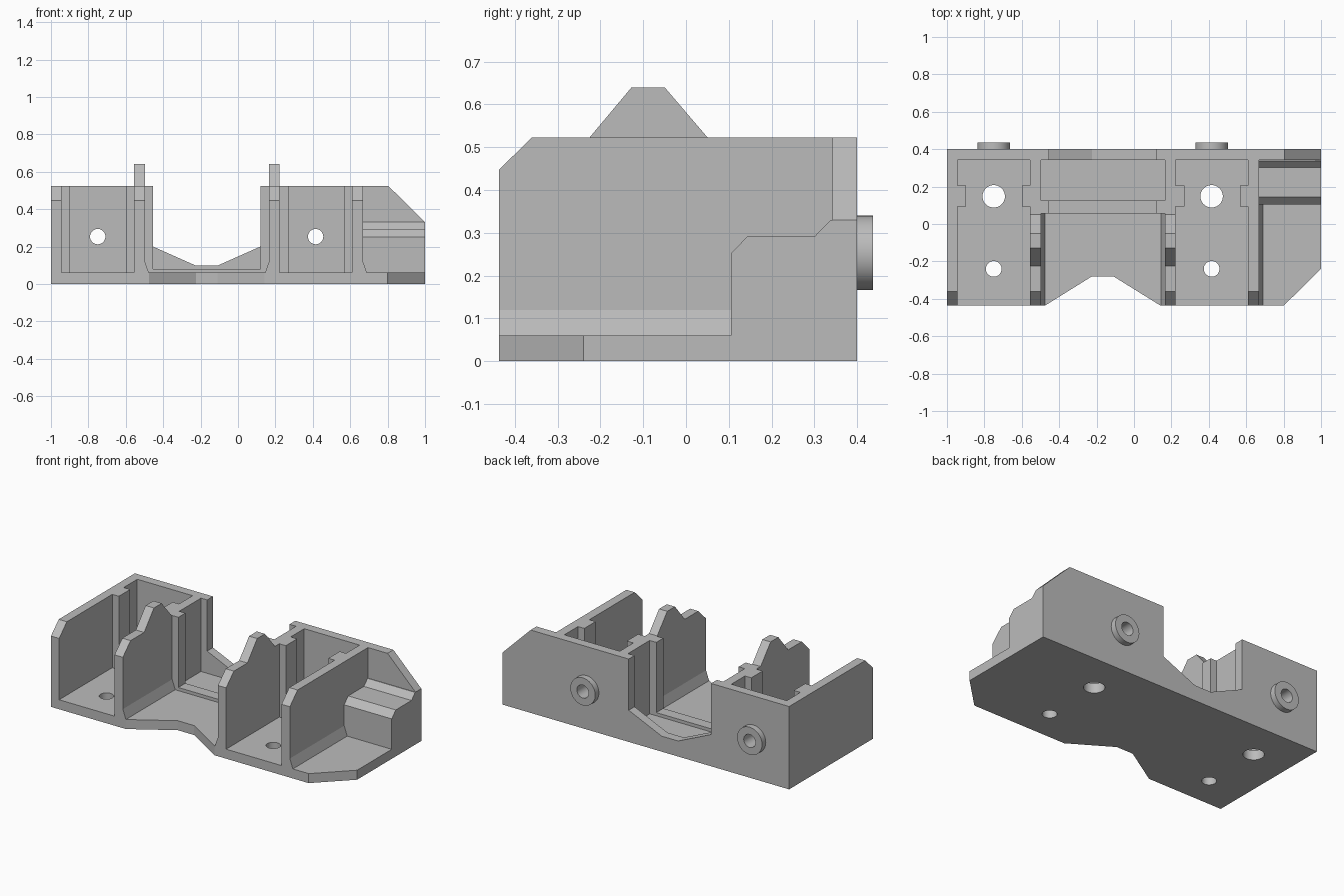
import bpy, bmesh, math
from mathutils import Matrix

cube = bpy.data.objects.get("Cube")
if cube:
    bpy.data.objects.remove(cube, do_unlink=True)

GREY = (0.5, 0.5, 0.5, 1.0)
mat = bpy.data.materials.new("plain grey")
mat.use_nodes = True
mat.diffuse_color = GREY
mat.node_tree.nodes["Principled BSDF"].inputs["Base Color"].default_value = GREY

FRONT, BACK, BACK_IN = -0.437, 0.40, 0.342    # y limits and inner face of back wall
FLOOR, TOP, TAB = 0.06, 0.523, 0.64           # heights
BAYS = (-0.75, 0.415)                         # x centre of each bay


def finish(bm, name):
    bmesh.ops.recalc_face_normals(bm, faces=bm.faces)
    mesh = bpy.data.meshes.new(name)
    bm.to_mesh(mesh)
    bm.free()
    mesh.materials.append(mat)
    ob = bpy.data.objects.new(name, mesh)
    bpy.context.collection.objects.link(ob)
    return ob


def prism(name, axis, lo, hi, profile):
    """Extrude a 2D profile along an axis (profile uses the other two axes in order)."""
    place = {"x": lambda a, b: (lo, a, b),
             "y": lambda a, b: (a, lo, b),
             "z": lambda a, b: (a, b, lo)}[axis]
    bm = bmesh.new()
    face = bm.faces.new([bm.verts.new(place(a, b)) for a, b in profile])
    ext = bmesh.ops.extrude_face_region(bm, geom=[face])
    move = [hi - lo if axis == k else 0 for k in "xyz"]
    bmesh.ops.translate(bm, vec=move,
                        verts=[v for v in ext["geom"] if isinstance(v, bmesh.types.BMVert)])
    return finish(bm, name)


def box(name, x0, x1, y0, y1, z0, z1):
    return prism(name, "z", z0, z1, [(x0, y0), (x1, y0), (x1, y1), (x0, y1)])


def cylinder(name, centre, radius, depth, along_y=False):
    bm = bmesh.new()
    m = Matrix.Translation(centre)
    if along_y:
        m = m @ Matrix.Rotation(math.pi / 2, 4, "X")
    bmesh.ops.create_cone(bm, cap_ends=True, segments=48, radius1=radius,
                          radius2=radius, depth=depth, matrix=m)
    return finish(bm, name)


def cut(ob, cutter):
    cutter.hide_render = True
    mod = ob.modifiers.new("hole", "BOOLEAN")
    mod.operation, mod.solver, mod.object = "DIFFERENCE", "EXACT", cutter
    bpy.context.view_layer.objects.active = ob
    bpy.ops.object.modifier_apply(modifier=mod.name)


# Floor plate with notched front and one clipped corner
floor = prism("floor_plate", "z", 0, FLOOR, [
    (-1, FRONT), (-0.477, FRONT), (-0.225, -0.28), (-0.11, -0.28), (0.143, FRONT),
    (0.80, FRONT), (1, -0.24), (1, BACK), (-1, BACK)])

# Back wall with wide middle opening and sloped outer corner
back = prism("back_wall", "y", BACK_IN, BACK, [
    (-1, FLOOR), (1, FLOOR), (1, 0.33), (0.805, TOP), (0.12, TOP), (0.12, 0.20),
    (-0.11, 0.098), (-0.225, 0.098), (-0.455, 0.20), (-0.455, TOP), (-1, TOP)])

# Side walls with clipped front corners; the inner two carry a raised tab
tab = [(0.05, TOP), (-0.05, TAB), (-0.127, TAB), (-0.225, TOP)]
for name, x0, x1, has_tab in (("outer_right_wall", -1, -0.943, False),
                              ("inner_right_wall", -0.556, -0.498, True),
                              ("inner_left_wall", 0.166, 0.223, True),
                              ("outer_left_wall", 0.61, 0.668, False)):
    prism(name, "x", x0, x1,
          [(FRONT, FLOOR), (BACK_IN, FLOOR), (BACK_IN, TOP)] + (tab if has_tab else [])
          + [(-0.36, TOP), (FRONT, 0.447)])

# Thin sloped fillets at the wall feet
for name, x, dx, end in (("inner_right_fillet", -0.498, 0.021, 0.055),
                         ("inner_left_fillet", 0.166, -0.021, 0.055),
                         ("outer_left_fillet", 0.668, 0.021, 0.105)):
    prism(name, "y", FRONT, end, [(x, FLOOR), (x + dx, FLOOR), (x, 0.12)])

# Guide ribs inside both bays
for side, x0, x1 in (("right", -0.943, -0.556), ("left", 0.223, 0.61)):
    box(side + "_bay_rib_a", x0, x0 + 0.046, 0.093, 0.206, FLOOR, TOP)
    box(side + "_bay_rib_b", x1 - 0.044, x1, 0.093, 0.206, FLOOR, TOP)

# Middle posts and the low sill between them
box("middle_right_post", -0.498, -0.455, 0.055, 0.125, FLOOR, TOP)
box("middle_left_post", 0.12, 0.166, 0.055, 0.125, FLOOR, TOP)
box("middle_sill", -0.455, 0.12, 0.055, 0.125, FLOOR, 0.08)

# Stepped block beside the outer left wall
prism("stepped_block", "x", 0.668, 1, [
    (0.105, FLOOR), (BACK_IN, FLOOR), (BACK_IN, 0.33), (0.338, 0.33),
    (0.302, 0.293), (0.145, 0.293), (0.105, 0.252)])

# Rear bosses, screw holes through the back and floor
round_parts = [floor, back]
cutters = []
for side, x in zip(("right", "left"), BAYS):
    boss = cylinder(side + "_rear_boss", (x, 0.4185, 0.253), 0.087, 0.037, True)
    round_parts.append(boss)
    bore = cylinder("bore_cutter", (x, 0.40, 0.253), 0.041, 0.3, True)
    cut(back, bore)
    cut(boss, bore)
    cutters.append(bore)
    for y, r in ((0.148, 0.06), (-0.24, 0.042)):
        hole = cylinder("floor_cutter", (x, y, 0.03), r, 0.2)
        cut(floor, hole)
        cutters.append(hole)
for c in cutters:
    bpy.data.objects.remove(c, do_unlink=True)

# Smooth round surfaces, keep edges sharp
bpy.ops.object.select_all(action="DESELECT")
for ob in round_parts:
    ob.select_set(True)
bpy.context.view_layer.objects.active = floor
bpy.ops.object.shade_smooth_by_angle(angle=math.radians(20))
